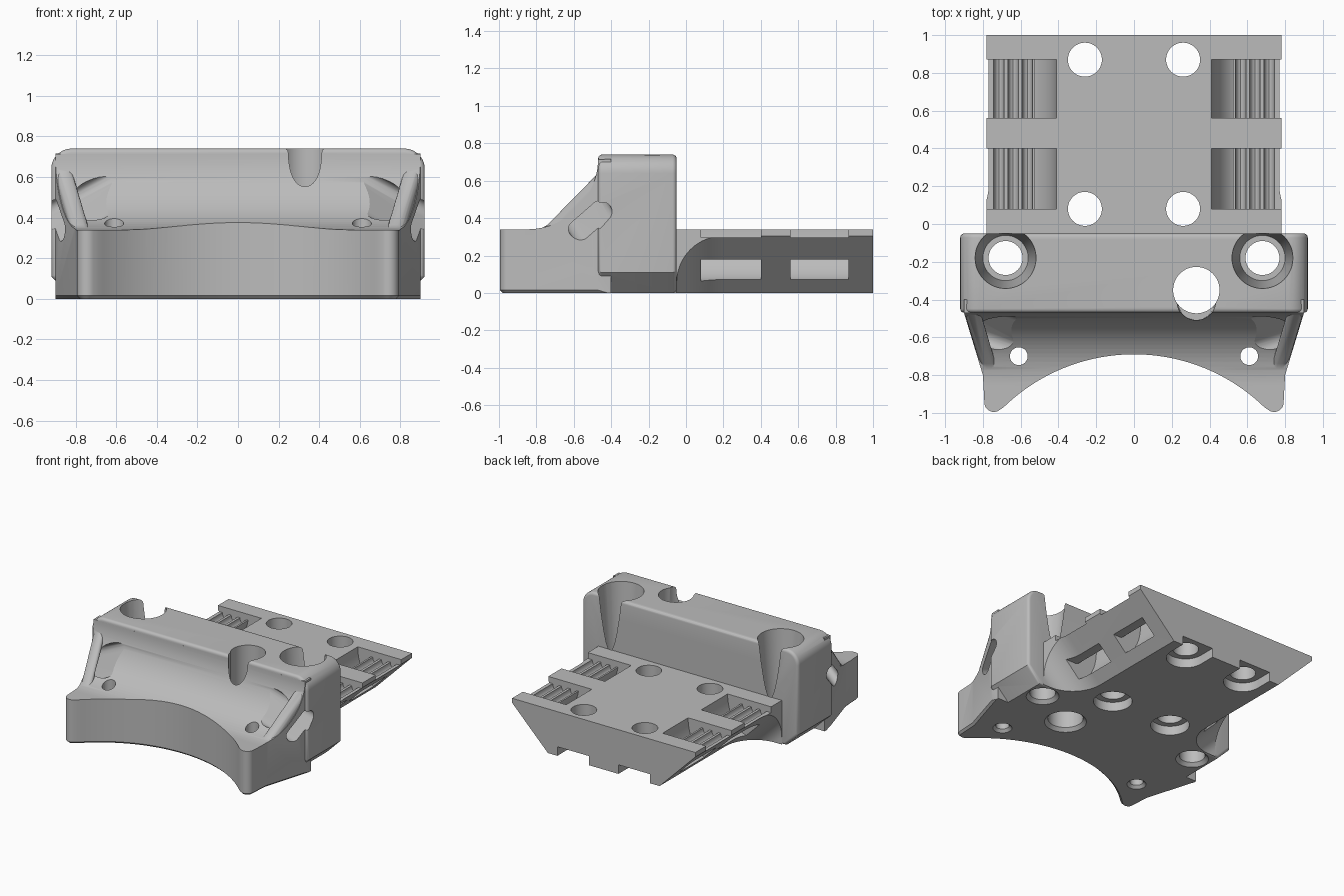
import bpy, bmesh, math
from mathutils import Vector, Matrix

cube = bpy.data.objects.get("Cube")
if cube:
    bpy.data.objects.remove(cube)

grey = bpy.data.materials.new("matte grey")
grey.use_nodes = True
grey.diffuse_color = (0.5, 0.5, 0.5, 1)
grey.node_tree.nodes["Principled BSDF"].inputs["Base Color"].default_value = (0.5, 0.5, 0.5, 1)


def make(name, bm):
    bmesh.ops.recalc_face_normals(bm, faces=bm.faces)
    mesh = bpy.data.meshes.new(name)
    bm.to_mesh(mesh)
    bm.free()
    mesh.materials.append(grey)
    ob = bpy.data.objects.new(name, mesh)
    bpy.context.collection.objects.link(ob)
    return ob


def prism_mesh(points, vec):
    """Close an outline and push it along a vector."""
    bm = bmesh.new()
    face = bm.faces.new([bm.verts.new(p) for p in points])
    ext = bmesh.ops.extrude_face_region(bm, geom=[face])["geom"]
    bmesh.ops.translate(bm, vec=vec, verts=[v for v in ext if isinstance(v, bmesh.types.BMVert)])
    return bm


def prism(name, points, vec):
    return make(name, prism_mesh(points, vec))


def box(name, x, y, z):
    pts = [(x[0], y[0], z[0]), (x[1], y[0], z[0]), (x[1], y[1], z[0]), (x[0], y[1], z[0])]
    return prism(name, pts, (0, 0, z[1] - z[0]))


def cone(name, x, y, z0, z1, r0, r1):
    bm = bmesh.new()
    bmesh.ops.create_cone(bm, cap_ends=True, segments=48, radius1=r0, radius2=r1, depth=z1 - z0,
                          matrix=Matrix.Translation((x, y, (z0 + z1) / 2)))
    return make(name, bm)


def arc(cx, cy, rx, ry, a0, a1, n=16):
    """Points of an elliptical arc, angles in degrees."""
    angles = [math.radians(a0 + (a1 - a0) * i / n) for i in range(n + 1)]
    return [(cx + rx * math.cos(a), cy + ry * math.sin(a)) for a in angles]


def combine(target, tool, operation):
    mod = target.modifiers.new(operation, 'BOOLEAN')
    mod.operation = operation
    mod.solver = 'EXACT'
    mod.object = tool
    bpy.context.view_layer.objects.active = target
    bpy.ops.object.modifier_apply(modifier=mod.name)
    bpy.data.objects.remove(tool)


def cut(tool):
    combine(bracket, tool, 'DIFFERENCE')


# Tall cross block: rounded top corners, chamfered bottom corners
half = [(0.81, 0), (0.92, 0.11)] + arc(0.82, 0.64, 0.10, 0.10, 0, 90, 10)
outline = half + [(-x, z) for x, z in reversed(half)]
bm = prism_mesh([(x, -0.47, z) for x, z in outline], (0, 0.42, 0))
rim = [e for e in bm.edges if abs(e.verts[0].co.y - e.verts[1].co.y) < 1e-5]
bmesh.ops.bevel(bm, geom=rim, offset=0.022, segments=4, profile=0.5, affect='EDGES')
bracket = make("bracket", bm)

# Front saddle: horned footprint with a round bite, trimmed to a swept top
right = [(0.90, -0.40), (0.90, -0.47), (0.80, -0.80)] + arc(0.742, -0.945, 0.05, 0.05, 0, -125, 10)
bite = arc(0, -1.68, 0.99, 0.99, 46, 134, 48)
foot = right + bite + [(-x, y) for x, y in reversed(right)]
bm = prism_mesh([(x, y, 0) for x, y in foot], (0, 0, 0.74))
low = [e for e in bm.edges if all(v.co.z < 1e-5 and v.co.y < -0.42 for v in e.verts)]
bmesh.ops.bevel(bm, geom=low, offset=0.015, segments=1, affect='EDGES')
saddle = make("front_saddle", bm)
sweep = [(-1.1, -0.1), (-1.1, 0.34)] + arc(-0.85, 0.72, 0.38, 0.38, -90, -1, 24) + [(-0.3, 0.72), (-0.3, -0.1)]
combine(saddle, prism("sweep", [(-1, y, z) for y, z in sweep], (2, 0, 0)), 'INTERSECT')
combine(bracket, saddle, 'UNION')

# Leaning side ribs with rounded edges
for s in (1, -1):
    side = [(-0.80, 0.25), (-0.79, 0.335), (-0.74, 0.365), (-0.465, 0.645), (-0.43, 0.645), (-0.43, 0.25)]
    bm = prism_mesh([(s * (0.798 + (y + 0.80) * 0.3), y, z) for y, z in side], (-s * 0.085, 0, 0))
    ridge = [e for e in bm.edges if all(v.co.z > 0.3 for v in e.verts)
             and abs(e.verts[0].co.y - e.verts[1].co.y) > 0.02]
    bmesh.ops.bevel(bm, geom=ridge, offset=0.03, segments=4, profile=0.5, affect='EDGES')
    combine(bracket, make("side_rib", bm), 'UNION')

# Rear dovetail plate, undercut at 45 degrees with a filleted root
plate = box("rear_plate", (-0.78, 0.78), (-0.15, 1.0), (0, 0.34))
for s in (1, -1):
    under = [(0.475, 1.1)] + arc(0.725, 0.20, 0.25, 0.25, 180, 270, 16) + [(1.5, -0.05), (1.5, 1.1)]
    pts = [(s * (x - 0.02), y, -0.02) for x, y in under]
    combine(plate, prism("undercut", pts, (s * 0.34, 0, 0.34)), 'DIFFERENCE')
    # Remove what is left below the cross block outside its chamfer
    combine(plate, box("root_trim", sorted((s * 0.70, s * 0.9)), (-0.2, -0.052), (-0.1, 0.32)), 'DIFFERENCE')
combine(bracket, plate, 'UNION')

for s in (1, -1):
    # Strap openings: lowered saddle, curved channel to the side, rounded grooves
    for y0, y1 in ((0.08, 0.40), (0.56, 0.87)):
        cut(box("saddle_cut", sorted((s * 0.47, s * 0.9)), (y0, y1), (0.295, 0.5)))
        outer = arc(0.60, 0.34, 0.19, 0.28, 180, 270)
        inner = arc(0.60, 0.34, 0.08, 0.16, 270, 180)
        channel = [(0.41, 0.4)] + outer + [(0.9, 0.06), (0.9, 0.18)] + inner + [(0.52, 0.4)]
        cut(prism("channel", [(s * x, y0, z) for x, z in channel], (0, y1 - y0, 0)))
        for gx in (0.565, 0.64, 0.715):
            groove = arc(gx, 0.298, 0.028, 0.045, 0, 360, 16)[:-1]
            cut(prism("groove", [(s * x, y0, z) for x, z in groove], (0, y1 - y0, 0)))

    # Plate screw holes with recesses underneath, the rear ones open to the end
    for hy in (0.08, 0.87):
        cut(cone("screw_hole", s * 0.26, hy, -0.1, 0.5, 0.09, 0.09))
        cut(cone("screw_recess", s * 0.26, hy, -0.1, 0.07, 0.135, 0.135))
    cut(box("recess_exit", (s * 0.26 - 0.135, s * 0.26 + 0.135), (0.87, 1.1), (-0.1, 0.07)))

    # Tapered bolt wells that break through the back
    cut(cone("bolt_well", s * 0.68, -0.18, 0.2, 0.76, 0.12, 0.163))
    cut(cone("bolt_hole", s * 0.68, -0.18, -0.1, 0.3, 0.09, 0.09))
    cut(cone("bolt_chamfer", s * 0.68, -0.18, -0.02, 0.025, 0.135, 0.09))

    # Small front holes
    cut(cone("pin_hole", s * 0.61, -0.70, -0.1, 0.6, 0.047, 0.047))
    cut(cone("pin_chamfer", s * 0.61, -0.70, -0.02, 0.02, 0.087, 0.047))

    # Slanted tie slots passing behind the ribs
    capsule = arc(0.085, 0, 0.05, 0.05, -90, 90, 10) + arc(-0.085, 0, 0.05, 0.05, 90, 270, 10)
    ca, sa = math.cos(math.radians(49)), math.sin(math.radians(49))
    pts = [(s * 0.6, -0.606 + u * ca - v * sa, 0.543 + u * sa + v * ca) for u, v in capsule]
    cut(prism("tie_slot", pts, (s * 0.4, 0.132, -0.216)))

# Large off-centre hole with a notch in the front wall
cut(cone("cable_hole", 0.33, -0.35, -0.1, 0.9, 0.123, 0.123))
cut(cone("cable_notch", 0.33, -0.41, 0.5, 0.9, 0.098, 0.105))
cut(cone("cable_chamfer", 0.33, -0.35, -0.02, 0.025, 0.165, 0.123))

# Smooth curves, sharp corners
bpy.ops.object.select_all(action='DESELECT')
bracket.select_set(True)
bpy.context.view_layer.objects.active = bracket
bpy.ops.object.shade_smooth_by_angle(angle=math.radians(30))
